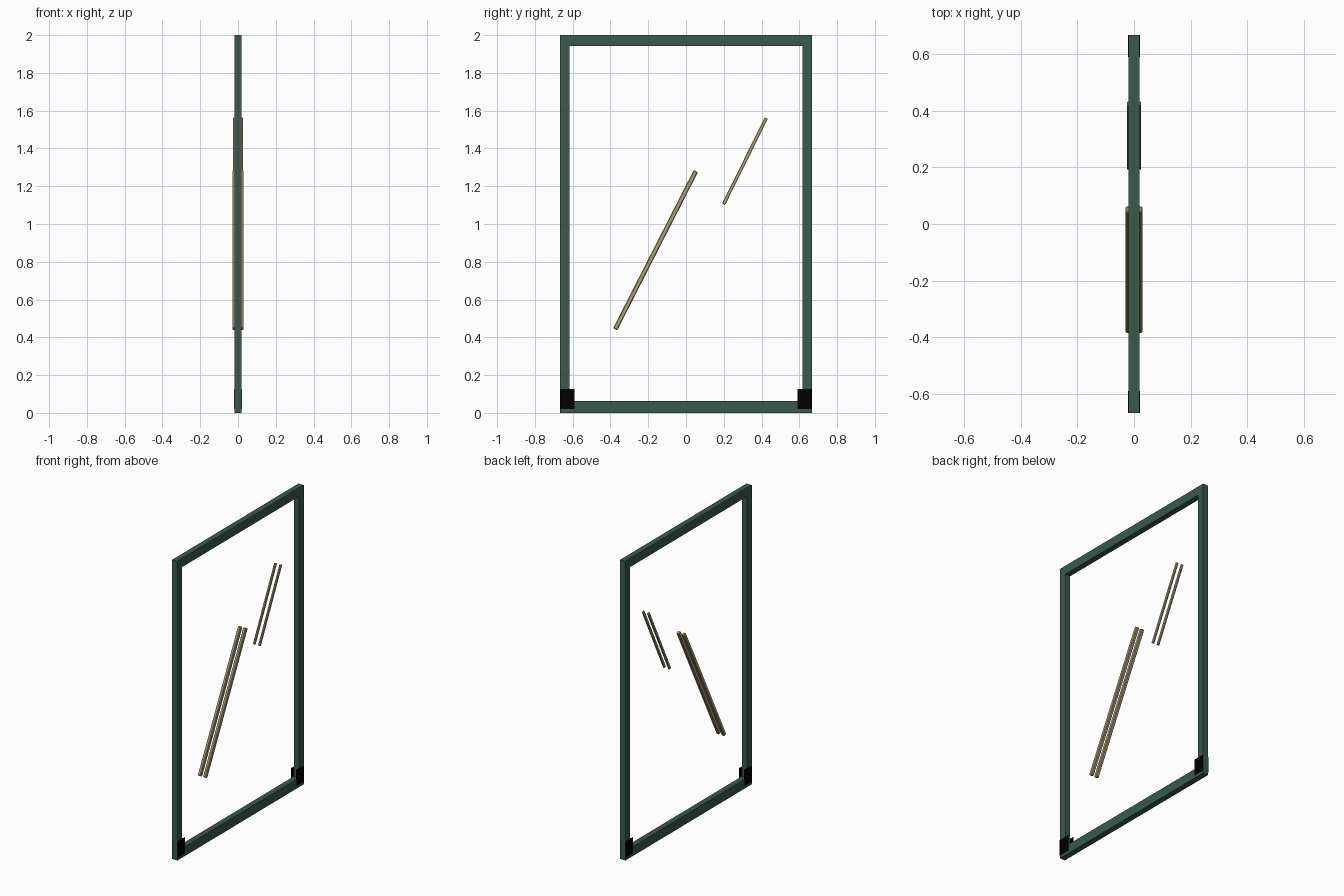
import bpy
import bmesh
from mathutils import Vector, Matrix

cube = bpy.data.objects.get("Cube")
if cube:
    bpy.data.objects.remove(cube, do_unlink=True)


def material(name, rgb):
    mat = bpy.data.materials.new(name)
    mat.use_nodes = True
    mat.diffuse_color = (*rgb, 1)
    mat.node_tree.nodes["Principled BSDF"].inputs["Base Color"].default_value = (*rgb, 1)
    return mat


GREEN = material("dark green paint", (0.041, 0.1, 0.073))
BLACK = material("black metal", (0, 0, 0))
TAN = material("tan glint", (0.42, 0.35, 0.2))

HALF_W, HEIGHT, HALF_T = 0.667, 2.0, 0.0192
STILE, TOP, BOTTOM = 0.05, 0.058, 0.062


def finish(name, bm, mat):
    mesh = bpy.data.meshes.new(name)
    bm.to_mesh(mesh)
    bm.free()
    mesh.materials.append(mat)
    obj = bpy.data.objects.new(name, mesh)
    bpy.context.collection.objects.link(obj)
    return obj


def box(name, centre, size, mat, tilt=Matrix()):
    bm = bmesh.new()
    bmesh.ops.create_cube(bm, size=1, matrix=Matrix.Diagonal((*size, 1)))
    obj = finish(name, bm, mat)
    obj.matrix_world = Matrix.Translation(centre) @ tilt
    return obj


def rectangle(bm, half_w, low, high):
    corners = ((-half_w, low), (half_w, low), (half_w, high), (-half_w, high))
    return [bm.verts.new((-HALF_T, y, z)) for y, z in corners]


def glint(name, x, start, end, thickness, width):
    # Slim bar with chamfered long edges, leaning in the plane of the pane
    start, end = Vector((x, *start)), Vector((x, *end))
    axis = end - start
    tilt = Vector((0, 0, 1)).rotation_difference(axis).to_matrix().to_4x4()
    bar = box(name, (start + end) / 2, (thickness, width, axis.length), TAN, tilt)
    mod = bar.modifiers.new("chamfer", "BEVEL")
    mod.width = thickness * 0.2
    mod.segments = 1


# One-piece mitred frame
bm = bmesh.new()
outer = rectangle(bm, HALF_W, 0, HEIGHT)
inner = rectangle(bm, HALF_W - STILE, BOTTOM, HEIGHT - TOP)
for i in range(4):
    j = (i + 1) % 4
    bm.faces.new((outer[i], outer[j], inner[j], inner[i]))
ring = bmesh.ops.extrude_face_region(bm, geom=bm.faces[:])
moved = [v for v in ring["geom"] if isinstance(v, bmesh.types.BMVert)]
bmesh.ops.translate(bm, verts=moved, vec=(2 * HALF_T, 0, 0))
bmesh.ops.recalc_face_normals(bm, faces=bm.faces[:])
finish("frame", bm, GREEN)

# Corner plates and diagonal glints on both faces
PLATE = 0.078
for face, sx in (("left", 1), ("right", -1)):
    x = sx * HALF_T
    for label, sy in (("front", -1), ("back", 1)):
        box(f"{face}_{label}_corner_plate", (x, sy * (HALF_W - PLATE / 2), 0.073),
            (0.003, PLATE, 0.107), BLACK)
    glint(face + "_long_glint", x, (-0.375, 0.443), (0.052, 1.28), 0.021, 0.025)
    glint(face + "_short_glint", x, (0.199, 1.104), (0.425, 1.561), 0.012, 0.018)
